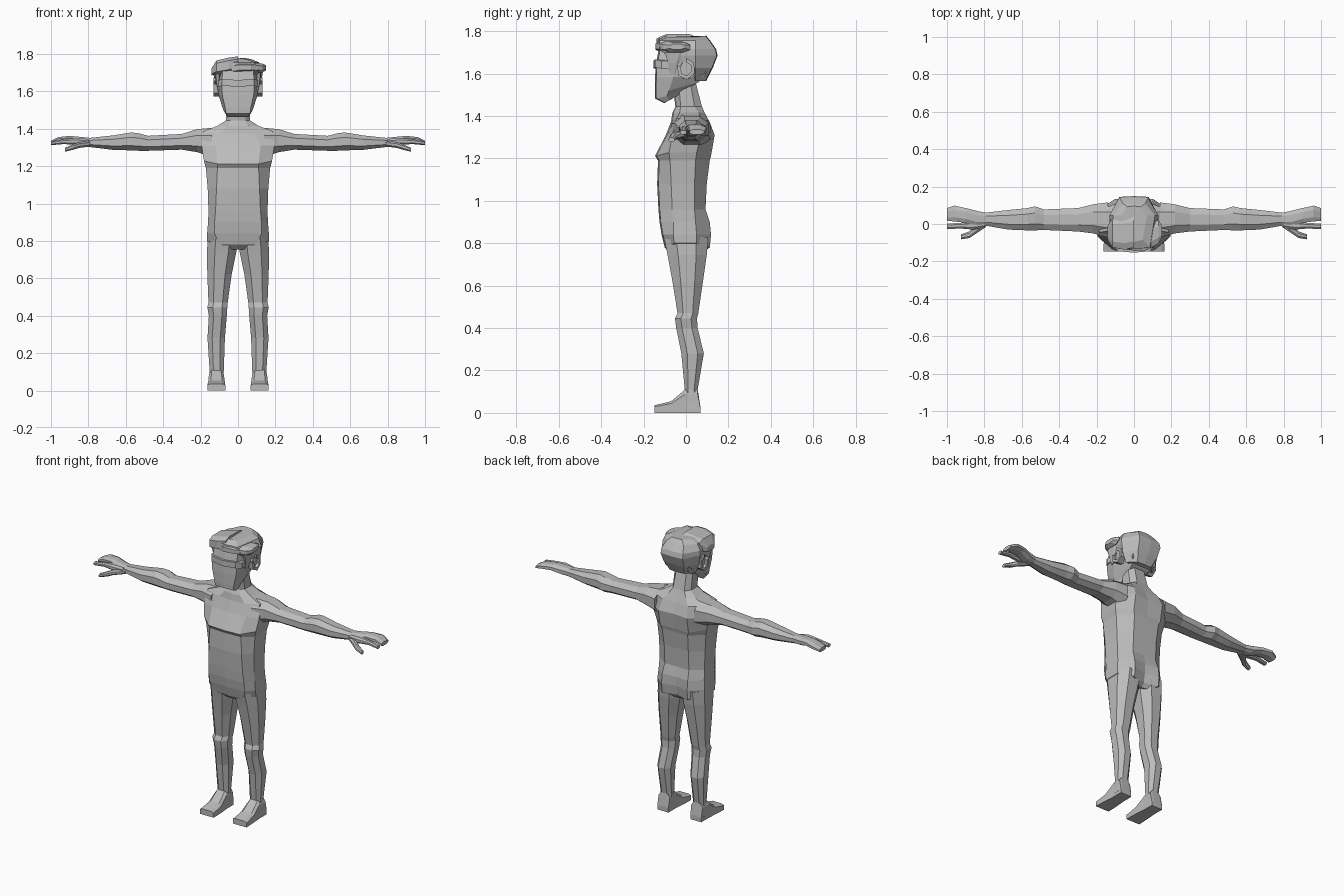
import bpy, bmesh, math
from mathutils import Vector

grey = bpy.data.materials.new("plain_grey")
grey.diffuse_color = (0.5, 0.5, 0.5, 1)


def loft(name, rings, mirror=False):
    """Skin a list of equal-length point rings and cap both ends."""
    bm = bmesh.new()
    loops = [[bm.verts.new(p) for p in r] for r in rings]
    n = len(loops[0])
    for a, b in zip(loops, loops[1:]):
        for i in range(n):
            j = (i + 1) % n
            bm.faces.new((a[i], a[j], b[j], b[i]))
    bm.faces.new(loops[0])
    bm.faces.new(loops[-1])
    bmesh.ops.recalc_face_normals(bm, faces=bm.faces)
    mesh = bpy.data.meshes.new(name)
    bm.to_mesh(mesh)
    bm.free()
    mesh.materials.append(grey)
    obj = bpy.data.objects.new(name, mesh)
    bpy.context.collection.objects.link(obj)
    if mirror:
        m = obj.modifiers.new("mirror", 'MIRROR')
        m.use_mirror_merge = False
    return obj


def octagon(a0, a1, b0, b1, k=0.27):
    """Chamfered rectangle in two axes."""
    da, db = (a1 - a0) * k, (b1 - b0) * k
    return [(a0 + da, b0), (a1 - da, b0), (a1, b0 + db), (a1, b1 - db),
            (a1 - da, b1), (a0 + da, b1), (a0, b1 - db), (a0, b0 + db)]


def along_x(secs, k=0.27):
    return [[(x, y, z) for y, z in octagon(y0, y1, z0, z1, k)] for x, y0, y1, z0, z1 in secs]


def along_z(secs, k=0.27):
    return [[(x, y, z) for x, y in octagon(x0, x1, y0, y1, k)] for z, x0, x1, y0, y1 in secs]


def body_ring(z, w, wf, wb, yf, sf, sb, yb, groove=0.0, dip=0.0):
    """Left-right symmetric ring: front panel, flank, back panel."""
    half = [(wf, yf + 0.006, z), (w, sf, z + dip), (w, sb, z + dip), (wb, yb, z)]
    return ([(0, yf, z)] + half + [(0, yb - groove, z)]
            + [(-x, y, q) for x, y, q in reversed(half)])


# Torso from crotch to neck: z, half width, front, back, y positions
loft("torso", [body_ring(*s) for s in [
    (0.755, 0.08, 0.05, 0.05, -0.075, -0.04, 0.04, 0.08, 0.01, 0.01),
    (0.78, 0.165, 0.10, 0.09, -0.100, -0.055, 0.05, 0.112, 0.025, 0.02),
    (0.84, 0.165, 0.125, 0.09, -0.115, -0.06, 0.05, 0.118, 0.02),
    (0.90, 0.160, 0.125, 0.09, -0.125, -0.06, 0.045, 0.112, 0.01),
    (0.96, 0.158, 0.12, 0.085, -0.130, -0.065, 0.04, 0.092),
    (1.08, 0.162, 0.115, 0.085, -0.136, -0.07, 0.04, 0.098),
    (1.19, 0.172, 0.11, 0.09, -0.132, -0.075, 0.045, 0.112),
    (1.212, 0.182, 0.11, 0.10, -0.146, -0.08, 0.05, 0.118, 0, 0.015),
    (1.31, 0.195, 0.12, 0.10, -0.095, -0.065, 0.07, 0.135, 0.008),
    (1.375, 0.185, 0.09, 0.09, -0.070, -0.045, 0.075, 0.11, 0.006, 0.012),
    (1.415, 0.110, 0.055, 0.06, -0.064, -0.03, 0.06, 0.088),
    (1.445, 0.064, 0.04, 0.04, -0.050, -0.025, 0.04, 0.075),
    (1.56, 0.062, 0.04, 0.035, -0.065, -0.035, 0.02, 0.045)]])

# Arms, shoulder to wrist: x, y range, z range
loft("arm", along_x([
    (0.14, -0.070, 0.115, 1.25, 1.405), (0.22, -0.05, 0.105, 1.275, 1.397),
    (0.30, -0.040, 0.085, 1.288, 1.372), (0.48, -0.032, 0.078, 1.282, 1.362),
    (0.53, -0.034, 0.094, 1.282, 1.375), (0.57, -0.034, 0.085, 1.284, 1.380),
    (0.67, -0.030, 0.075, 1.287, 1.364), (0.80, -0.008, 0.060, 1.303, 1.350)]), True)

# Hands: flat mitten of fingers, separate index finger and thumb
loft("fingers", along_x([
    (0.78, -0.006, 0.058, 1.304, 1.350), (0.84, -0.012, 0.070, 1.306, 1.356),
    (0.90, 0.006, 0.085, 1.322, 1.362), (0.96, 0.014, 0.098, 1.322, 1.355),
    (1.00, 0.016, 0.085, 1.312, 1.336)]), True)
loft("index_finger", along_x([
    (0.80, -0.02, 0.02, 1.308, 1.345), (0.86, -0.030, 0.012, 1.312, 1.350),
    (0.93, -0.024, 0.006, 1.318, 1.344), (1.00, -0.028, 0.002, 1.312, 1.332)]), True)
loft("thumb", along_x([
    (0.79, -0.015, 0.03, 1.305, 1.335), (0.85, -0.055, -0.010, 1.297, 1.328),
    (0.88, -0.075, -0.040, 1.288, 1.318), (0.925, -0.082, -0.055, 1.277, 1.298)]), True)

# Legs, ankle to hip: z, x range, y range
loft("leg", along_z([
    (0.02, 0.078, 0.156, -0.01, 0.062), (0.11, 0.076, 0.152, -0.006, 0.055),
    (0.28, 0.070, 0.163, -0.022, 0.084), (0.40, 0.060, 0.156, -0.046, 0.055),
    (0.445, 0.057, 0.164, -0.052, 0.052), (0.47, 0.055, 0.158, -0.040, 0.058),
    (0.62, 0.034, 0.164, -0.064, 0.080), (0.745, 0.008, 0.166, -0.087, 0.098),
    (0.83, 0.003, 0.160, -0.105, 0.105)]), True)

# Feet: sloping wedge from ankle down to a blunt toe
foot = []
for y, x0, x1, z in [(0.068, 0.078, 0.155, 0.03), (0.055, 0.076, 0.155, 0.11),
                     (-0.004, 0.076, 0.155, 0.11), (-0.07, 0.070, 0.160, 0.055),
                     (-0.148, 0.068, 0.164, 0.036)]:
    foot.append([(x0, y, 0), (x1, y, 0), (x1, y, z * 0.8), (x1 - 0.015, y, z),
                 (x0 + 0.015, y, z), (x0, y, z * 0.8)])
loft("foot", foot, True)

# Head: flat face, tapered jaw rising towards the nape
head = []
for z, wf, yf, ws, ys, wb, yb, rise in [
        (1.462, 0.055, -0.105, 0.062, -0.08, 0.045, 0.00, 0.055),
        (1.482, 0.064, -0.146, 0.076, -0.09, 0.055, 0.03, 0.060),
        (1.510, 0.068, -0.147, 0.086, -0.08, 0.065, 0.06, 0.050),
        (1.580, 0.084, -0.146, 0.104, -0.06, 0.085, 0.09, 0.010),
        (1.640, 0.088, -0.143, 0.110, -0.05, 0.085, 0.10, 0),
        (1.730, 0.080, -0.125, 0.105, -0.04, 0.080, 0.09, 0)]:
    half = [(wf, yf + 0.006, z), (ws, ys, z + rise * 0.2), (wb, yb, z + rise)]
    head.append([(0, yf, z)] + half + [(-x, y, q) for x, y, q in reversed(half)])
loft("head", head)

# Brow band across the face
loft("brow", [[(x, y, z), (x, y, z + 0.036), (x, y + 0.05, z + 0.036), (x, y + 0.05, z)]
              for x, y, z in [(-0.108, -0.115, 1.622), (-0.085, -0.146, 1.63), (0, -0.153, 1.624),
                              (0.085, -0.146, 1.63), (0.108, -0.115, 1.622)]])

# Hair cap: faceted shell bulging at the back of the head
hair = []
for z, wf, yf, ws, wb, yb, drop in [
        (1.565, 0.090, 0.045, 0.100, 0.050, 0.092, 0.0),
        (1.625, 0.112, 0.030, 0.122, 0.072, 0.122, 0.0),
        (1.685, 0.112, -0.085, 0.130, 0.078, 0.145, 0.0),
        (1.715, 0.105, -0.125, 0.132, 0.075, 0.138, 0.0),
        (1.755, 0.085, -0.125, 0.112, 0.060, 0.110, 0.0),
        (1.778, 0.045, -0.085, 0.070, 0.035, 0.092, 0.006)]:
    half = [(wf, yf, z - drop), (ws, 0.045, z - drop), (wb, yb, z)]
    hair.append([(0, yf - 0.01, z)] + half + [(0, yb + 0.004, z)]
                + [(-x, y, q) for x, y, q in reversed(half)])
loft("hair_cap", hair)

# Swept fringe: small tuft on one side, long tuft on the other
loft("short_tuft", along_x([
    (-0.142, -0.085, -0.01, 1.685, 1.722), (-0.115, -0.125, 0.03, 1.69, 1.765),
    (-0.05, -0.138, 0.04, 1.70, 1.780), (0.00, -0.125, 0.05, 1.712, 1.787)], 0.2))
loft("long_tuft", along_x([
    (-0.06, -0.115, -0.04, 1.690, 1.735), (0.00, -0.144, -0.03, 1.698, 1.755),
    (0.07, -0.140, 0.00, 1.702, 1.755), (0.13, -0.105, 0.02, 1.700, 1.748),
    (0.15, -0.075, -0.01, 1.712, 1.740)], 0.25))

# Sideburns in front of the ears
loft("sideburn", along_z([
    (1.60, 0.098, 0.108, -0.075, -0.050), (1.65, 0.098, 0.119, -0.085, -0.035),
    (1.70, 0.095, 0.125, -0.100, -0.01)], 0.2), True)

# Ears: hooked rim swept along an arc, over a flat inner lobe
rim = []
for deg in range(-200, 91, 58):
    a = math.radians(deg)
    d = Vector((0, math.cos(a), math.sin(a)))
    c = Vector((0, 0.0, 1.622)) + Vector((0, d.y * 0.036, d.z * 0.042))
    rim.append([tuple(c + d * r + Vector((x, 0, 0)))
                for r, x in [(-0.009, 0.095), (0.009, 0.095), (0.009, 0.132), (-0.009, 0.132)]])
loft("ear_rim", rim, True)
loft("ear_lobe", along_x([
    (0.09, -0.03, 0.03, 1.575, 1.66), (0.116, -0.025, 0.028, 1.582, 1.655)]), True)
